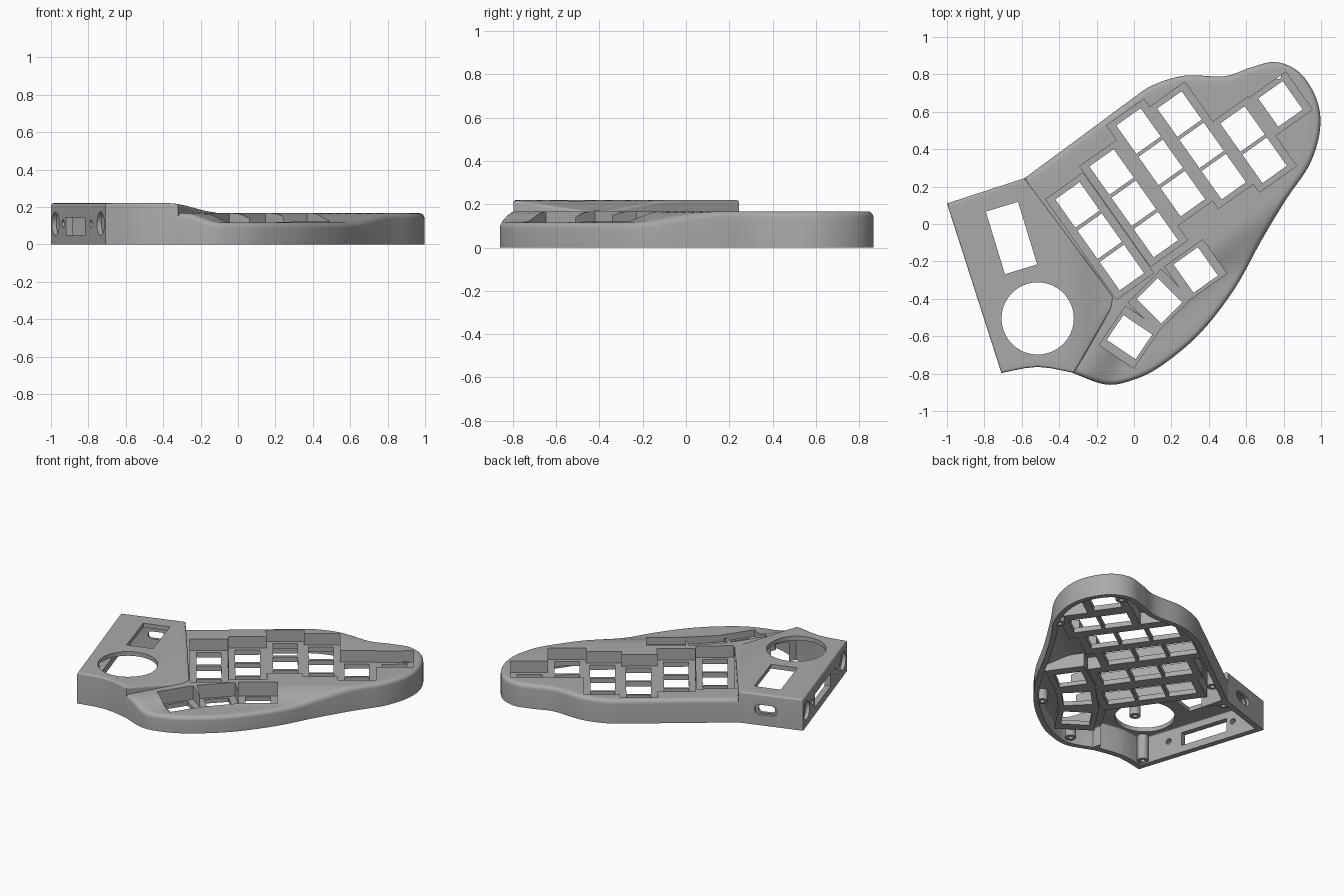
import bpy, bmesh, math
from mathutils import Vector, Matrix

if "Cube" in bpy.data.objects:
    bpy.data.objects.remove(bpy.data.objects["Cube"])

grey = bpy.data.materials.new("case grey")
grey.use_nodes = True
grey.diffuse_color = (0.4, 0.4, 0.4, 1)
grey.node_tree.nodes["Principled BSDF"].inputs["Base Color"].default_value = (0.4, 0.4, 0.4, 1)


def add_object(name, bm):
    bmesh.ops.recalc_face_normals(bm, faces=bm.faces)
    mesh = bpy.data.meshes.new(name)
    bm.to_mesh(mesh)
    bm.free()
    mesh.materials.append(grey)
    obj = bpy.data.objects.new(name, mesh)
    bpy.context.scene.collection.objects.link(obj)
    return obj


def step(a, b, x):
    t = min(max((x - a) / (b - a), 0), 1)
    return t * t * (3 - 2 * t)


def main_height(p):
    # palm surface with a smooth dip around the thumb keys
    across = 0.578 * p.x - 0.816 * p.y
    from_seam = 0.863 * (p.x + 0.115) - 0.505 * (p.y + 0.45)
    return 0.167 - 0.05 * step(0.33, 0.54, across) * step(0.03, 0.22, from_seam)


def pod_height(p):
    return 0.22 - 0.05 * step(-0.37, -0.1, p.x)


def spline(points, n):
    pts = [Vector(p) for p in points]
    out = []
    for i in range(len(pts) - 1):
        a, b, c, d = pts[max(i - 1, 0)], pts[i], pts[i + 1], pts[min(i + 2, len(pts) - 1)]
        for k in range(n):
            t = k / n
            out.append(0.5 * (2 * b + (c - a) * t + (2 * a - 5 * b + 4 * c - d) * t * t
                              + (3 * b - a - 3 * c + d) * t ** 3))
    return out + [pts[-1]]


def line(a, b, n):
    return [Vector(a).lerp(Vector(b), k / n) for k in range(n)]


def inset(loop, dist):
    # loops run clockwise, so the inside lies on the right
    out = []
    for i, p in enumerate(loop):
        e1 = (p - loop[i - 1]).normalized()
        e2 = (loop[(i + 1) % len(loop)] - p).normalized()
        n1, n2 = Vector((e1.y, -e1.x)), Vector((e2.y, -e2.x))
        m = (n1 + n2).normalized()
        out.append(p + m * dist / m.dot(n1))
    return out


def dome(name, loop, center, height, base, radius, drop=0.0):
    # solid with upright sides, a rounded rim and a sculpted top
    center = Vector(center)
    bm = bmesh.new()
    rings = [[(p.x, p.y, base) for p in loop]]
    for k in range(6):
        a = math.pi / 2 * k / 5
        ring = inset(loop, radius * (1 - math.cos(a)))
        rings.append([(p.x, p.y, height(p) - drop - radius * (1 - math.sin(a))) for p in ring])
    last = inset(loop, radius)
    for k in range(1, 16):
        ring = [p.lerp(center, k / 16) for p in last]
        rings.append([(p.x, p.y, height(p) - drop) for p in ring])
    rows = [[bm.verts.new(c) for c in ring] for ring in rings]
    tip = bm.verts.new((center.x, center.y, height(center) - drop))
    foot = bm.verts.new((center.x, center.y, base))
    for i in range(len(loop)):
        j = (i + 1) % len(loop)
        for low, high in zip(rows, rows[1:]):
            bm.faces.new((low[i], low[j], high[j], high[i]))
        bm.faces.new((rows[-1][i], rows[-1][j], tip))
        bm.faces.new((rows[0][j], rows[0][i], foot))
    bmesh.ops.triangulate(bm, faces=bm.faces[:])
    return add_object(name, bm)


def box(bm, x, y, z0, z1, w, d, angle):
    place = Matrix.Translation((x, y, (z0 + z1) / 2)) @ Matrix.Rotation(angle, 4, "Z")
    bmesh.ops.create_cube(bm, size=1, matrix=place @ Matrix.Diagonal((w, d, z1 - z0, 1)))


def cylinder(bm, center, radius, depth, axis=(0, 0, 1), sides=32):
    turn = Vector(axis).to_track_quat("Z", "Y").to_matrix().to_4x4()
    bmesh.ops.create_cone(bm, cap_ends=True, segments=sides, radius1=radius, radius2=radius,
                          depth=depth, matrix=Matrix.Translation(center) @ turn)


def cut(target, cutters):
    # a cut that fails leaves the part as it was
    for c in cutters:
        m = target.modifiers.new("cut", "BOOLEAN")
        m.operation, m.solver, m.object = "DIFFERENCE", "EXACT", c
        graph = bpy.context.evaluated_depsgraph_get()
        mesh = bpy.data.meshes.new_from_object(target.evaluated_get(graph))
        target.modifiers.clear()
        if len(mesh.polygons):
            target.data = mesh


# outlines
main_loop = spline([(-0.585, 0.245), (-0.25, 0.492), (-0.02, 0.662), (0.1, 0.742), (0.27, 0.793),
                    (0.484, 0.79), (0.62, 0.835), (0.757, 0.866), (0.885, 0.81), (0.976, 0.668),
                    (0.995, 0.508), (0.94, 0.32), (0.815, 0.134), (0.68, -0.09), (0.537, -0.348),
                    (0.35, -0.588), (0.136, -0.765), (-0.024, -0.84), (-0.158, -0.857),
                    (-0.33, -0.795)], 5)
main_loop += line((-0.33, -0.795), (-0.585, 0.245), 12)[1:]
pod_loop = line((-1, 0.11), (-0.585, 0.245), 5) + line((-0.585, 0.245), (-0.11, -0.39), 12)
pod_loop += [Vector((-0.11, -0.39))] + line((-0.12, -0.45), (-0.32, -0.797), 6)
pod_loop += spline([(-0.32, -0.797), (-0.515, -0.764), (-0.709, -0.797)], 3)
pod_loop += line((-0.709, -0.797), (-1, 0.11), 12)[1:]
main_mid, pod_mid = (0.2, 0.0), (-0.6, -0.3)

main_case = dome("main_case", main_loop, main_mid, main_height, 0, 0.028)
pod_case = dome("pod_case", pod_loop, pod_mid, pod_height, 0, 0.012)
main_cavity = dome("main_cavity", inset(main_loop, 0.035), main_mid, main_height, -0.05, 0.008, 0.03)
pod_cavity = dome("pod_cavity", inset(pod_loop, 0.04), pod_mid, pod_height, -0.05, 0.008, 0.03)

# cutters, grouped so that the shapes inside one group never touch
groups = ["tray_even", "tray_odd", "thumb_tray_even", "thumb_tray_odd", "well_even", "well_odd",
          "keys", "bosses", "screws", "dial", "screen", "ports", "slot"]
shape = {name: bmesh.new() for name in groups}
parity = ("even", "odd")

# key wells: first key of each column, number of keys
tilt = math.radians(35.3)
down = Vector((math.sin(tilt), -math.cos(tilt)))
pitch, key_w, key_d, margin = 0.205, 0.16, 0.186, 0.03
columns = [((-0.302, 0.102), 3), ((-0.12, 0.278), 3), ((0.024, 0.497), 3),
           ((0.243, 0.588), 3), ((0.58, 0.508), 2), ((0.783, 0.642), 1)]
for i, (first, n) in enumerate(columns):
    mid = Vector(first) + down * pitch * (n - 1) / 2
    depth = pitch * (n - 1) + key_d + 2 * margin
    box(shape["tray_" + parity[i % 2]], mid.x, mid.y, 0.05, 0.4, 0.29, depth + 0.04, tilt)
    box(shape["well_" + parity[i % 2]], mid.x, mid.y, 0.085, 0.4, 0.244, depth, tilt)
    for k in range(n):
        p = Vector(first) + down * pitch * k
        box(shape["keys"], p.x, p.y, -0.1, 0.45, key_w, key_d, tilt)

# thumb keys fan out along an arc
thumb_keys = [(0.33, -0.246, 35.3), (0.136, -0.41, 45), (-0.024, -0.605, 56)]
for i, (x, y, degrees) in enumerate(thumb_keys):
    a = math.radians(degrees)
    box(shape["thumb_tray_" + parity[i % 2]], x, y, 0.04, 0.4, 0.29, 0.26, a)
    box(shape["well_" + parity[i % 2]], x, y, 0.07, 0.4, 0.25, 0.222, a)
    box(shape["keys"], x, y, -0.1, 0.45, key_w, key_d, a)

# screw bosses
for x, y in [(-0.61, 0.17), (-0.67, -0.71), (-0.12, -0.78), (0.32, -0.54), (0.88, 0.3),
             (0.77, 0.79), (-0.4, 0.31), (-0.26, -0.3)]:
    cylinder(shape["bosses"], (x, y, 0.21), 0.036, 0.4, sides=20)
    cylinder(shape["screws"], (x, y, 0.04), 0.016, 0.1, sides=16)

# openings of the pod: dial, screen, side window and sockets
cylinder(shape["dial"], (-0.515, -0.505, 0.1), 0.193, 0.7, sides=64)
box(shape["screen"], -0.655, -0.075, 0.1, 0.4, 0.18, 0.35, math.radians(17))
along, out = Vector((0.305, -0.952, 0)), Vector((-0.952, -0.305, 0))
corner = Vector((-1, 0.11, 0.11))
side = corner + along * 0.43
box(shape["ports"], side.x, side.y, 0.05, 0.145, 0.34, 0.14, math.atan2(along.y, along.x))
for t, radius, depth in [(0.08, 0.063, 0.05), (0.87, 0.063, 0.05), (0.21, 0.02, 0.14), (0.7, 0.02, 0.14)]:
    cylinder(shape["ports"], corner + along * t, radius, depth, out)

# cable slot: a shallow rounded recess around a through hole
back_angle = math.atan2(0.135, 0.415)
back = Matrix.Translation((-0.76, 0.188, 0.11)) @ Matrix.Rotation(back_angle, 4, "Z")
for scale, shift, name in [(1, 0, "ports"), (0.75, -0.05, "slot")]:
    rim = []
    for k in range(24):
        a = 2 * math.pi * (k + 0.5) / 24
        rim.append((0.036 * math.cos(a) + math.copysign(0.04, math.cos(a)), 0.036 * math.sin(a)))
    bm = shape[name]
    ends = [[bm.verts.new(back @ Vector((x * scale, y, z * scale))) for x, z in rim]
            for y in (-0.02 + shift, 0.04)]
    bm.faces.new(ends[0])
    bm.faces.new(ends[1][::-1])
    for k in range(24):
        bm.faces.new((ends[0][k - 1], ends[0][k], ends[1][k], ends[1][k - 1]))

cutter = {name: add_object(name, bm) for name, bm in shape.items()}

# hollow the case, leaving trays and bosses standing, then open it up
for cavity in (main_cavity, pod_cavity):
    cut(cavity, [cutter[n] for n in groups[:4] + ["bosses"]])
wells = [cutter[n] for n in ("well_even", "well_odd", "keys", "screws", "dial")]
cut(main_case, [main_cavity, pod_cavity] + wells)
cut(pod_case, [pod_cavity, main_cavity] + wells + [cutter[n] for n in ("screen", "ports", "slot")])

for helper in list(cutter.values()) + [main_cavity, pod_cavity]:
    bpy.data.objects.remove(helper)

for obj in (main_case, pod_case):
    bpy.ops.object.select_all(action="DESELECT")
    obj.select_set(True)
    bpy.context.view_layer.objects.active = obj
    bpy.ops.object.shade_smooth_by_angle(angle=math.radians(30))
